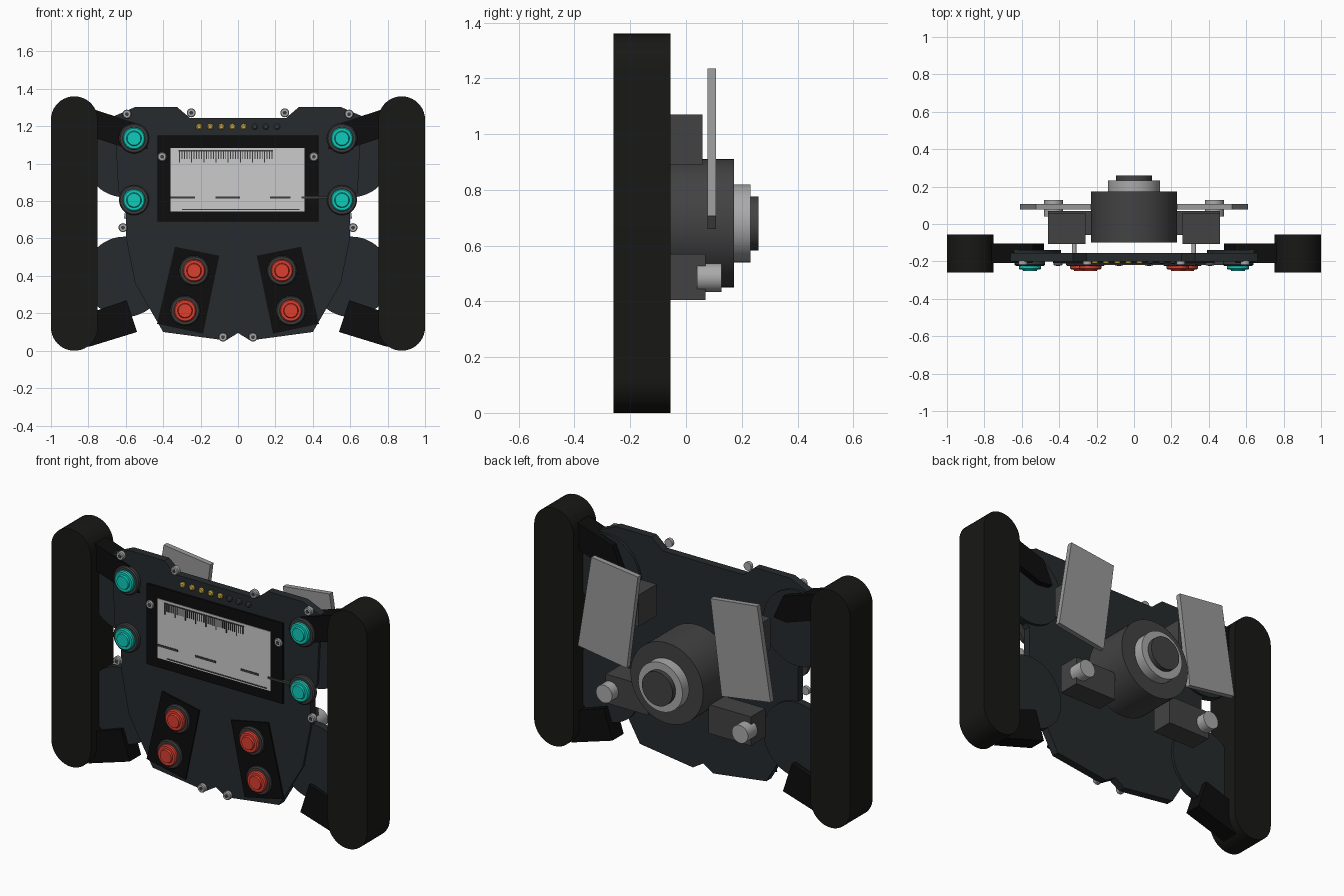
import bpy, bmesh
from math import sin, cos, pi, radians

if "Cube" in bpy.data.objects:
    bpy.data.objects.remove(bpy.data.objects["Cube"])


def mat(name, r, g, b):
    m = bpy.data.materials.new(name)
    m.diffuse_color = (r, g, b, 1)
    m.use_nodes = True
    m.node_tree.nodes["Principled BSDF"].inputs["Base Color"].default_value = m.diffuse_color
    return m


PLATE = mat("slate", .019, .024, .026)
BLACK = mat("black", .004, .004, .004)
GRIP = mat("rubber", .009, .009, .008)
RIM = mat("button_rim", .045, .045, .045)
TEAL = mat("teal", .005, .6, .5)
RED = mat("red", .7, .05, .03)
AMBER = mat("amber", .65, .42, .05)
GLASS = mat("screen", .57, .58, .56)
HUB = mat("dark_metal", .055, .055, .055)
STEEL = mat("steel", .4, .4, .4)
PADDLE = mat("paddle_metal", .32, .32, .32)


def finish(name, bm, m):
    bmesh.ops.recalc_face_normals(bm, faces=bm.faces)
    me = bpy.data.meshes.new(name)
    bm.to_mesh(me)
    bm.free()
    me.materials.append(m)
    ob = bpy.data.objects.new(name, me)
    bpy.context.collection.objects.link(ob)
    bpy.ops.object.select_all(action='DESELECT')
    ob.select_set(True)
    bpy.context.view_layer.objects.active = ob
    bpy.ops.object.shade_smooth_by_angle(angle=radians(30))
    return ob


def prism(name, pts, y0, y1, m):
    """Extrude an x/z outline from y0 to y1."""
    bm = bmesh.new()
    f = bm.faces.new([bm.verts.new((x, y0, z)) for x, z in pts])
    g = bmesh.ops.extrude_face_region(bm, geom=[f])
    for v in g["geom"]:
        if isinstance(v, bmesh.types.BMVert):
            v.co.y = y1
    return finish(name, bm, m)


def rect(x0, x1, z0, z1):
    return [(x0, z0), (x1, z0), (x1, z1), (x0, z1)]


def lathe(name, x, z, profile, m, n=40):
    """Turn a (radius, y) profile around a y-parallel axis, capped at both ends."""
    bm = bmesh.new()
    rings = [[bm.verts.new((x + r * cos(2 * pi * i / n), y, z + r * sin(2 * pi * i / n)))
              for i in range(n)] for r, y in profile]
    for a, b in zip(rings, rings[1:]):
        for i in range(n):
            j = (i + 1) % n
            bm.faces.new((a[i], a[j], b[j], b[i]))
    bm.faces.new(rings[0])
    bm.faces.new(rings[-1])
    return finish(name, bm, m)


def flip(pts, s):
    return [(s * x, z) for x, z in pts]


# Main face plate
half = [(.255, 1.243), (.326, 1.303), (.55, 1.303), (.66, 1.255), (.64, .85), (.6, .8),
        (.6, .61), (.55, .36), (.40, .10), (.065, .055)]
prism("face_plate", half + [(0, .095)] + flip(half[::-1], -1), -.155, -.2, PLATE)

# Display with bezel, scale ticks and bars
prism("display_bezel", rect(-.43, .43, .69, 1.15), -.2, -.212, BLACK)
prism("display_screen", rect(-.36, .355, .745, 1.085), -.212, -.215, GLASS)
for i in range(39):
    x = -.315 + i * .013
    low = 1.005 if i % 5 == 0 else 1.025
    prism("scale_tick", rect(x, x + .005, low, 1.07), -.215, -.218, RIM)
prism("scale_line", rect(-.317, .187, 1.066, 1.072), -.215, -.2185, RIM)
for x0, x1 in [(-.36, -.23), (-.12, .01), (.17, .28), (.34, .48)]:
    prism("display_bar", rect(x0, x1, .813, .825), -.2, -.218, RIM)
prism("display_base_line", rect(-.30, .33, .752, .758), -.215, -.218, RIM)

# Shift lights
for i in range(8):
    lathe("shift_light", -.208 + i * .0595, 1.198, [(.016, -.2), (.016, -.208), (.01, -.213)],
          AMBER if i < 5 else RIM, 16)


def button(name, x, z, m):
    lathe(name + "_rim", x, z, [(.08, -.195), (.08, -.217), (.074, -.224)], RIM)
    lathe(name + "_cap", x, z, [(.06, -.22), (.06, -.237), (.054, -.243), (.04, -.243),
                                (.036, -.252)], m)


for s in (-1, 1):
    # Grip: stadium outline
    r, cx = .125, s * .875
    arc = [(cx + r * cos(pi * i / 20), 1.235 + r * sin(pi * i / 20)) for i in range(21)]
    arc += [(cx - r * cos(pi * i / 20), .125 - r * sin(pi * i / 20)) for i in range(21)]
    prism("grip", arc, -.055, -.26, GRIP)

    # Spokes and the round lobes behind them
    prism("upper_spoke", flip([(.77, 1.29), (.54, 1.215), (.48, 1.08), (.56, 1.07), (.77, 1.14)], s),
          -.105, -.208, BLACK)
    prism("lower_spoke", flip([(.77, .21), (.595, .27), (.54, .10), (.80, .02)], s),
          -.105, -.208, BLACK)
    for z in (1.035, .395):
        lathe("side_lobe", s * .605, z, [(.215, -.14), (.215, -.185)], PLATE, 48)

    # Front buttons and their slanted panels
    prism("button_panel", flip([(.337, .556), (.10, .508), (.187, .091), (.433, .144)], s),
          -.2, -.208, BLACK)
    for z in (1.135, .805):
        button("upper_button", s * .556, z, TEAL)
    for x, z in [(.235, .428), (.283, .214)]:
        button("lower_button", s * x, z, RED)

    # Screws
    for x, z in [(.594, 1.265), (.25, 1.272), (.406, 1.037), (.615, .658), (.08, .073)]:
        lathe("screw", s * x, z, [(.024, -.198), (.024, -.217), (.02, -.222)], STEEL, 20)
        lathe("screw_socket", s * x, z, [(.011, -.22), (.011, -.2235)], RIM, 6)

    # Rear shifter blocks, paddle and thumb knob
    prism("upper_block", rect(*sorted((s * .26, s * .46)), .89, 1.07), -.107, .06, HUB)
    prism("lower_block", rect(*sorted((s * .19, s * .46)), .405, .57), -.06, .07, HUB)
    lathe("upper_block_pin", s * .32, .98, [(.012, -.155), (.012, -.09)], STEEL, 16)
    prism("shift_paddle", flip([(.525, 1.235), (.23, 1.20), (.30, .66), (.61, .707)], s),
          .077, .107, PADDLE)
    lathe("rear_knob", s * .43, .485, [(.051, .04), (.051, .127)], STEEL, 32)

# Rear hub, collar and shaft
lathe("hub", 0, .68, [(.23, -.10), (.23, .173)], HUB, 64)
lathe("hub_collar", 0, .68, [(.14, .173), (.14, .232)], STEEL, 48)
lathe("hub_shaft", 0, .68, [(.097, .23), (.097, .26)], HUB, 48)
